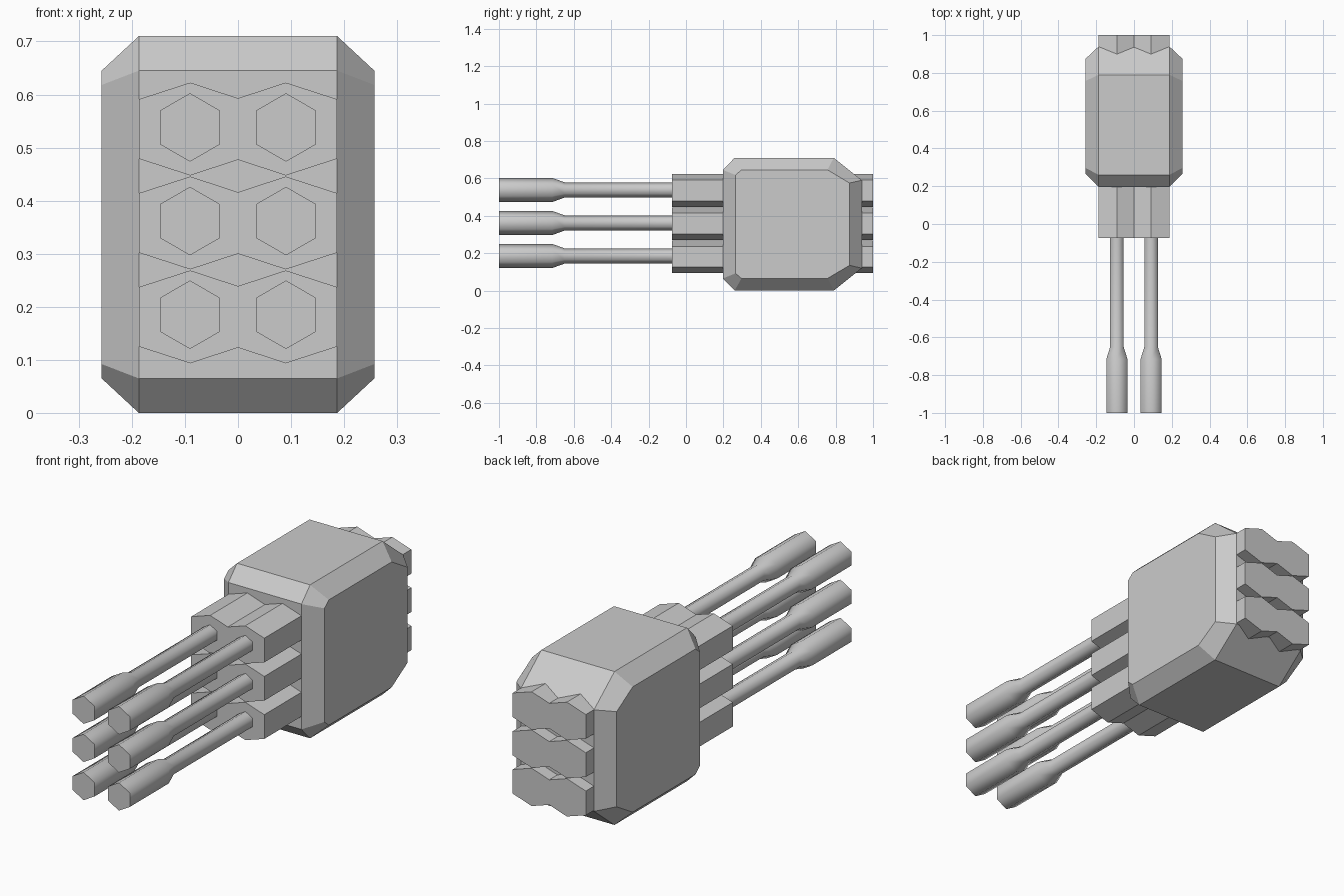
import bpy, bmesh, math

if "Cube" in bpy.data.objects:
    bpy.data.objects.remove(bpy.data.objects["Cube"])

grey = bpy.data.materials.new("grey_metal")
grey.diffuse_color = (0.6, 0.6, 0.6, 1)
grey.use_nodes = True
grey.node_tree.nodes["Principled BSDF"].inputs["Base Color"].default_value = grey.diffuse_color


def loft(name, rings):
    """Skin equal-length rings of points and cap both ends."""
    bm = bmesh.new()
    loops = [[bm.verts.new(p) for p in ring] for ring in rings]
    n = len(loops[0])
    for a, b in zip(loops, loops[1:]):
        for i in range(n):
            j = (i + 1) % n
            bm.faces.new((a[i], a[j], b[j], b[i]))
    bm.faces.new(loops[0][::-1])
    bm.faces.new(loops[-1])
    bmesh.ops.recalc_face_normals(bm, faces=bm.faces[:])
    mesh = bpy.data.meshes.new(name)
    bm.to_mesh(mesh)
    bm.free()
    mesh.materials.append(grey)
    obj = bpy.data.objects.new(name, mesh)
    bpy.context.collection.objects.link(obj)
    return obj


# Chamfered housing: side profiles (y, z above or below mid-height)
MID = 0.355
inner_half = [(0.197, 0.29), (0.26, 0.355), (0.79, 0.355), (0.94, 0.235)]
outer_half = [(0.265, 0.263), (0.297, 0.29), (0.757, 0.29), (0.874, 0.22)]


def profile(x, half):
    pts = half + [(y, -z) for y, z in reversed(half)]
    return [(x, y, MID + z) for y, z in pts]


loft("housing", [profile(-0.257, outer_half), profile(-0.187, inner_half),
                 profile(0.187, inner_half), profile(0.257, outer_half)])

# Three bars shaped like paired hexagons, running through the housing
top = [(-0.187, 0.056), (-0.09, 0.0875), (0, 0.058), (0.09, 0.0875), (0.187, 0.056)]
section = top + [(x, -z) for x, z in reversed(top)]
for row in range(3):
    zc = 0.181 + 0.177 * row
    loft(f"barrel_block_{row + 1}",
         [[(x, y, zc + z) for x, z in section] for y in (-0.075, 1.0)])

# Six hexagonal rods with thicker tips
stations = [(-1.0, 0.0645), (-0.715, 0.0645), (-0.65, 0.041), (-0.05, 0.041)]
for row in range(3):
    for side in (-1, 1):
        xc, zc = side * 0.0905, 0.185 + 0.1765 * row
        rings = [[(xc + r * math.sin(k * math.pi / 3), y,
                   zc + r * math.cos(k * math.pi / 3)) for k in range(6)]
                 for y, r in stations]
        rod = loft(f"rod_{row + 1}_{'left' if side < 0 else 'right'}", rings)
        bpy.ops.object.select_all(action='DESELECT')
        rod.select_set(True)
        bpy.context.view_layer.objects.active = rod
        bpy.ops.object.shade_smooth_by_angle(angle=math.radians(65))
